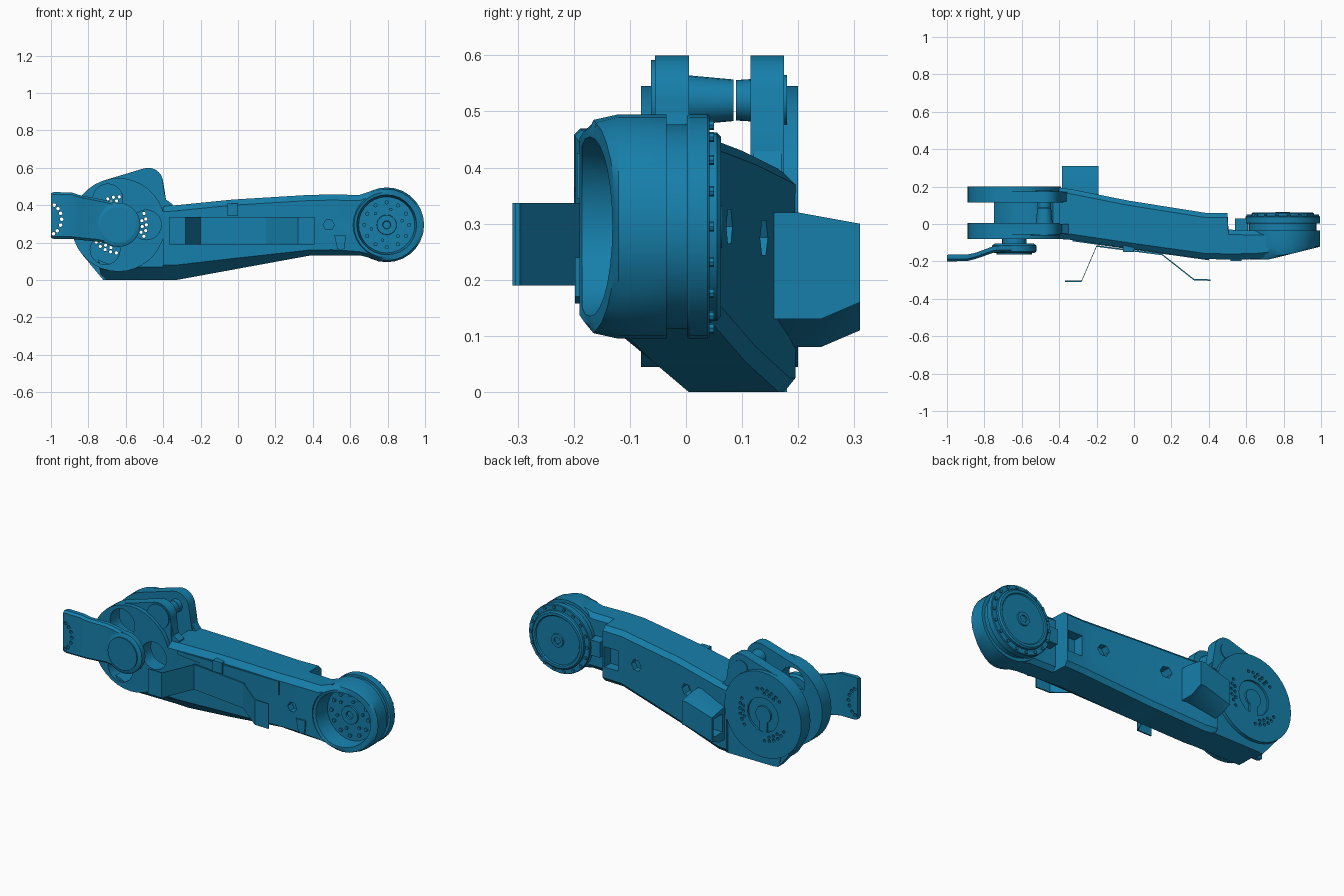
import bpy, bmesh
from math import sin, cos, pi, radians
from mathutils.geometry import convex_hull_2d

blue = bpy.data.materials.new("blue_paint")
blue.diffuse_color = (0.008, 0.21, 0.40, 1)


def part(name, *solids):
    """Each solid is a list of rings; rings are bridged and the ends capped."""
    bm = bmesh.new()
    for rings in solids:
        vs = [[bm.verts.new(p) for p in r] for r in rings]
        n = len(vs[0])
        for a, b in zip(vs, vs[1:]):
            for i in range(n):
                j = (i + 1) % n
                bm.faces.new((a[i], a[j], b[j], b[i]))
        bm.faces.new(vs[0][::-1])
        bm.faces.new(vs[-1])
    bmesh.ops.recalc_face_normals(bm, faces=bm.faces)
    me = bpy.data.meshes.new(name)
    bm.to_mesh(me)
    bm.free()
    me.materials.append(blue)
    ob = bpy.data.objects.new(name, me)
    bpy.context.collection.objects.link(ob)
    return ob


def circle(cx, cz, r, n=24):
    return [(cx + r * cos(2 * pi * i / n), cz + r * sin(2 * pi * i / n)) for i in range(n)]


def prism(outline, y0, y1):
    return [[(x, y, z) for x, z in outline] for y in (y0, y1)]


def cyl(cx, cz, r, y0, y1, n=24):
    return prism(circle(cx, cz, r, n), y0, y1)


def lathe(cx, cz, profile, n=28):
    return [[(x, y, z) for x, z in circle(cx, cz, r, n)] for r, y in profile]


def box(x0, x1, y0, y1, z0, z1):
    return prism([(x0, z0), (x1, z0), (x1, z1), (x0, z1)], y0, y1)


def hull(pts):
    return [pts[i] for i in convex_hull_2d(pts)]


def polar(cx, cz, r, deg):
    return cx + r * cos(radians(deg)), cz + r * sin(radians(deg))


def cut(ob, *solids):
    c = part("cutter", *solids)
    c.hide_render = True
    m = ob.modifiers.new("cut", 'BOOLEAN')
    m.operation, m.solver, m.object = 'DIFFERENCE', 'EXACT', c
    bpy.context.view_layer.objects.active = ob
    bpy.ops.object.modifier_apply(modifier=m.name)
    bpy.data.objects.remove(c)


EX, EZ = -0.64, 0.295     # fork joint axis
MX, MZ = -0.48, 0.52      # upper pivot axis
WX, WZ = 0.795, 0.295     # far joint axis

# Main beam, lofted along x with a large chamfer at the lower front
def section(x, f, b, z0, z1, cy, cz):
    return [(x, f, z0 + cz), (x, f, z1 - 0.03), (x, f + 0.03, z1), (x, b - 0.025, z1),
            (x, b, z1 - 0.025), (x, b, z0 + 0.025), (x, b - 0.02, z0), (x, f + cy, z0)]

beam = part("main_beam", [
    section(-0.40, -0.08, 0.195, 0.0, 0.395, 0.09, 0.08),
    section(-0.33, -0.085, 0.185, 0.0, 0.40, 0.09, 0.08),
    section(-0.03, -0.13, 0.125, 0.055, 0.43, 0.07, 0.06),
    section(0.38, -0.187, 0.06, 0.13, 0.455, 0.05, 0.03),
    section(0.50, -0.19, 0.06, 0.132, 0.457, 0.04, 0.03),
    section(0.505, -0.19, -0.03, 0.132, 0.457, 0.04, 0.03),
    section(0.65, -0.188, -0.035, 0.132, 0.455, 0.03, 0.02),
    section(0.72, -0.18, -0.035, 0.115, 0.478, 0.03, 0.02)])
cut(beam, cyl(WX, WZ, 0.18, -0.4, 0.3, 28))
cut(beam, box(0.40, 0.49, 0.0, 0.1, 0.22, 0.34), cyl(0.27, 0.295, 0.035, 0.04, 0.2, 6),
    cyl(-0.1, 0.275, 0.035, 0.08, 0.3, 6), cyl(0.485, 0.295, 0.03, -0.3, -0.15, 6))

# Lower web joining the two fork plates
inner = [polar(EX, EZ, 0.215, a) for a in range(345, 235, -15)]
outer = [(-0.735, 0.03), (-0.70, 0.0), (-0.39, 0.0), (-0.39, 0.24)]
part("fork_web", [[(x, -0.07, max(z, 0.07)) for x, z in inner + outer]] +
     prism(inner + outer, 0.01, 0.18))

# Fork plates with raised rims; the rear plate carries three arcs of holes
body = circle(EX, EZ, 0.25, 36) + circle(MX, MZ, 0.08, 24)
foot = [(-0.72, 0.0), (-0.38, 0.0), (-0.38, 0.40)]
rear = [part("rear_fork_plate", prism(hull(body + foot), 0.115, 0.175)),
        part("rear_fork_rim", cyl(EX, EZ, 0.25, 0.175, 0.20, 36))]
dots = [cyl(*polar(EX, EZ, r, c + s), 0.009, 0.05, 0.3, 8)
        for c in (0, 112, 242) for r, s in
        [(0.15, k) for k in (-36, -24, -12, 0, 12, 24)] + [(0.128, k) for k in (-18, -4, 10)]]
front = [part("front_fork_plate", prism(hull(body), -0.055, 0.005)),
         part("front_fork_rim", cyl(EX, EZ, 0.25, -0.08, -0.055, 36))]
for ob in rear:
    cut(ob, *dots)
cut(rear[1], cyl(EX, EZ, 0.10, 0.188, 0.3, 20))
part("rear_key_disc", cyl(EX, EZ, 0.05, 0.17, 0.198, 16),
     box(EX - 0.025, EX + 0.025, 0.17, 0.198, EZ - 0.1, EZ - 0.04))
for ob in front:
    cut(ob, *[cyl(*polar(EX, EZ, 0.15, a), 0.08, -0.2, 0.06, 20) for a in (0, 112, 242)])
part("fork_shoulder", prism([(-0.42, 0.36), (-0.35, 0.385), (-0.35, 0.405), (-0.385, 0.43),
                             (-0.40, 0.50), (-0.42, 0.50)], -0.05, 0.0),
     prism([(-0.42, 0.36), (-0.35, 0.385), (-0.385, 0.43), (-0.40, 0.50), (-0.42, 0.50)],
           0.12, 0.17))

# Upper pivot bosses and pin
part("pivot_bosses", cyl(MX, MZ, 0.072, -0.062, -0.05), cyl(MX, MZ, 0.045, 0.17, 0.18))
part("pivot_pin", lathe(MX, MZ, [(0.045, 0.0), (0.042, 0.03), (0.037, 0.085)], 20),
     lathe(MX, MZ, [(0.036, 0.089), (0.038, 0.12)], 20))

# Forearm bracket bolted in front of the fork
part("bracket_hub", cyl(EX, EZ, 0.065, -0.11, -0.05))
part("bracket_disc", lathe(EX, EZ, [(0.105, -0.155), (0.118, -0.148), (0.118, -0.115),
                                    (0.105, -0.105)]),
     cyl(EX, EZ, 0.095, -0.162, -0.15))
def arm(x, y0, y1, z0, z1):
    c = 0.012
    return [(x, y0, z0 + c), (x, y0, z1 - c), (x, y0 + c, z1), (x, y1, z1), (x, y1, z0), (x, y0 + c, z0)]
bracket = part("forearm_bracket", [
    arm(-1.0, -0.20, -0.165, 0.225, 0.465), arm(-0.985, -0.20, -0.163, 0.22, 0.47),
    arm(-0.89, -0.198, -0.163, 0.22, 0.468), arm(-0.85, -0.188, -0.155, 0.215, 0.455),
    arm(-0.75, -0.153, -0.118, 0.205, 0.435), arm(-0.70, -0.15, -0.115, 0.195, 0.425),
    arm(-0.62, -0.15, -0.115, 0.19, 0.405)])
cut(bracket, *[cyl(*polar(-1.035, 0.325, 0.092, a), 0.01, -0.3, -0.1, 8)
               for a in (-58, -42, -20, 0, 20, 38, 55)])

# Far joint: cup with a slanted rim, then stacked discs
cup = part("far_joint_cup", lathe(WX, WZ, [
    (0.15, -0.09), (0.16, -0.185), (0.175, -0.19), (0.19, -0.165), (0.20, -0.12), (0.20, -0.035)], 28))
for v in cup.data.vertices:
    if v.co.y < -0.1:
        v.co.y = max(v.co.y, -0.19 + 0.25 * max(0, v.co.x - 0.72))
part("far_joint_discs", cyl(WX, WZ, 0.182, -0.04, 0.01, 28),
     lathe(WX, WZ, [(0.197, 0.002), (0.20, 0.007), (0.20, 0.038), (0.197, 0.042)]),
     lathe(WX, WZ, [(0.168, 0.035), (0.168, 0.055), (0.16, 0.062), (0.145, 0.062), (0.14, 0.056),
                    (0.04, 0.056), (0.038, 0.064), (0.02, 0.064), (0.02, 0.055)]))
part("far_joint_bolts",
     *[cyl(*polar(WX, WZ, 0.184, a), 0.009, 0.03, 0.05, 8) for a in range(0, 360, 20)],
     *[cyl(*polar(WX, WZ, 0.12, a), 0.011, -0.10, -0.08, 8) for a in range(0, 360, 30)],
     *[cyl(*polar(WX, WZ, 0.085, a), 0.009, -0.10, -0.08, 8) for a in range(15, 360, 60)])
part("far_joint_hub", lathe(WX, WZ, [(0.055, -0.08), (0.052, -0.10), (0.022, -0.10), (0.018, -0.085)]))
part("joint_side_block", box(0.54, 0.61, -0.05, 0.03, 0.25, 0.34))

# Bent sheet guard along the front
path = [(-0.37, -0.305), (-0.28, -0.305), (-0.2, -0.118), (0.15, -0.163), (0.32, -0.297), (0.41, -0.3)]
part("sheet_guard", [[(x, y - 0.004, 0.19), (x, y - 0.004, 0.337), (x, y + 0.004, 0.337),
                      (x, y + 0.004, 0.19)] for x, y in path])

# Rear cable housing, open towards the fork
side = [(0.15, 0.32), (0.20, 0.32), (0.31, 0.30), (0.31, 0.16), (0.24, 0.13), (0.15, 0.13)]
housing = part("cable_housing", [[(x, y, z + d) for y, z in side]
                                 for x, d in ((-0.385, -0.05), (-0.22, 0), (-0.19, 0))])
cut(housing, box(-0.5, -0.3, 0.21, 0.295, 0.13, 0.235))

# Small front tabs
part("upper_front_tab", box(-0.06, 0.0, -0.15, -0.08, 0.345, 0.41))
part("lower_front_tab", prism([(0.515, 0.24), (0.53, 0.17), (0.55, 0.158), (0.572, 0.17),
                               (0.575, 0.24)], -0.198, -0.16))
part("front_panel", [[(x, y, a), (x, y, b), (x, y + 0.02, b), (x, y + 0.02, a)]
                     for x, y, a, b in ((-0.33, -0.092, 0.35, 0.37), (0.4, -0.194, 0.345, 0.425))])

bpy.ops.object.select_all(action='SELECT')
bpy.ops.object.shade_smooth_by_angle(angle=radians(30))
